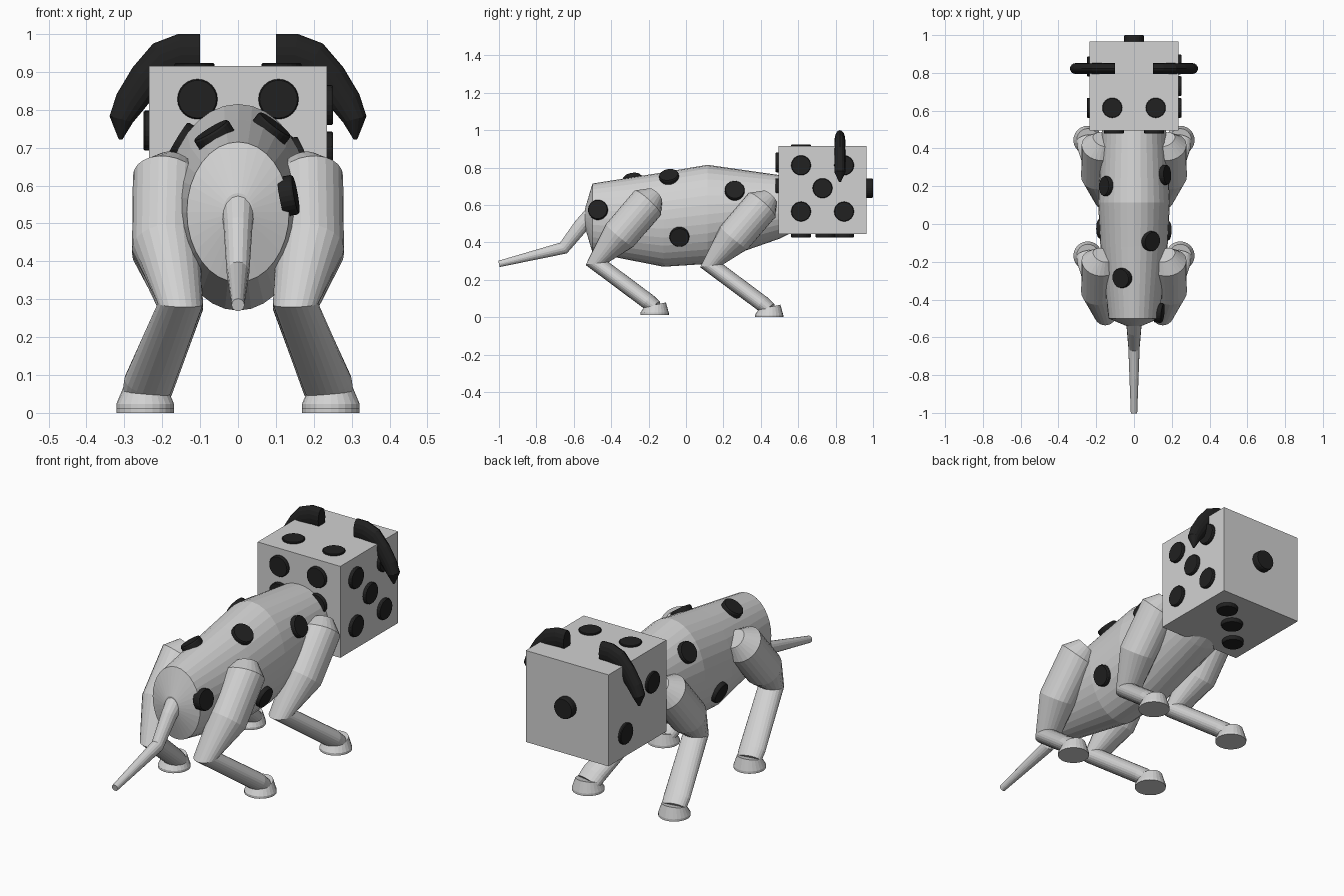
import bpy, bmesh, math
from mathutils import Vector

cube = bpy.data.objects.get("Cube")
if cube:
    bpy.data.objects.remove(cube, do_unlink=True)


def material(name, value):
    m = bpy.data.materials.new(name)
    m.use_nodes = True
    color = (value, value, value, 1)
    m.diffuse_color = color
    m.node_tree.nodes["Principled BSDF"].inputs["Base Color"].default_value = color
    return m


WHITE = material("soft white", 0.64)
BLACK = material("black", 0.015)


def finish(bm, name, mat):
    bmesh.ops.recalc_face_normals(bm, faces=bm.faces)
    mesh = bpy.data.meshes.new(name)
    bm.to_mesh(mesh)
    bm.free()
    mesh.materials.append(mat)
    ob = bpy.data.objects.new(name, mesh)
    bpy.context.collection.objects.link(ob)
    return ob


def skin(name, rings, mat):
    """Join equal-length rings of points into a capped tube."""
    bm = bmesh.new()
    loops = [[bm.verts.new(p) for p in ring] for ring in rings]
    for a, b in zip(loops, loops[1:]):
        for i in range(len(a)):
            j = (i + 1) % len(a)
            bm.faces.new((a[i], a[j], b[j], b[i]))
    bm.faces.new(loops[0])
    bm.faces.new(loops[-1])
    return finish(bm, name, mat)


def ring(center, u, v, sides):
    steps = [math.tau * i / sides for i in range(sides)]
    return [center + u * math.cos(t) + v * math.sin(t) for t in steps]


def tube(name, path, mat, lateral, sides=24):
    """Path items: point, radius along the lateral axis, other radius."""
    pts = [Vector(p[0]) for p in path]
    rings = []
    for i, (_, ra, rb) in enumerate(path):
        t = Vector()
        if i:
            t += (pts[i] - pts[i - 1]).normalized()
        if i < len(pts) - 1:
            t += (pts[i + 1] - pts[i]).normalized()
        t.normalize()
        side = (lateral - t * lateral.dot(t)).normalized()
        rings.append(ring(pts[i], side * ra, t.cross(side) * rb, sides))
    return skin(name, rings, mat)


def disc(name, center, normal, height, radius=0.053):
    """Raised round spot, sunk a little below its surface."""
    n = Vector(normal).normalized()
    u = n.orthogonal().normalized()
    v = n.cross(u)
    c = Vector(center)
    levels = ((-0.02, 1), (height * 0.7, 1), (height, 0.94))
    return skin(name, [ring(c + n * h, u * radius * k, v * radius * k, 24)
                       for h, k in levels], BLACK)


X, Y, Z = Vector((1, 0, 0)), Vector((0, 1, 0)), Vector((0, 0, 1))

# Barrel body: y, top, bottom, half width
BODY = [(-0.54, 0.58, 0.48, 0.04), (-0.5, 0.715, 0.345, 0.135),
        (-0.12, 0.775, 0.27, 0.178), (0.115, 0.815, 0.285, 0.19),
        (0.5, 0.76, 0.42, 0.17), (0.56, 0.75, 0.45, 0.16)]
skin("body", [ring(Vector((0, y, (t + b) / 2)), X * w, Z * ((t - b) / 2), 32)
              for y, t, b, w in BODY], WHITE)


def section(y):
    for a, b in zip(BODY, BODY[1:]):
        if y <= b[0]:
            k = (y - a[0]) / (b[0] - a[0])
            top, low, w = [p + (q - p) * k for p, q in zip(a[1:], b[1:])]
            return (top + low) / 2, (top - low) / 2, w


def surface(y, angle):
    mid, h, w = section(y)
    return Vector((w * math.cos(angle), y, mid + h * math.sin(angle)))


# Coat spots, laid along the body surface
SPOTS = [(0.14, -0.47, 0.575), (0.09, -0.09, 0.755), (0.16, 0.26, 0.675),
         (0.17, -0.035, 0.43), (-0.155, 0.2, 0.725), (-0.065, -0.285, 0.74),
         (-0.17, -0.025, 0.43)]
for i, (x, y, z) in enumerate(SPOTS):
    mid, h, w = section(y)
    a = math.atan2((z - mid) / h, x / w)
    p = surface(y, a)
    n = (surface(y, a + 0.02) - p).cross(surface(y + 0.02, a) - p)
    if n.dot(p - Vector((0, y, mid))) < 0:
        n.negate()
    disc(f"coat_spot_{i + 1}", p, n, 0.018)

# Bent tail
tube("tail", [((0, -0.5, 0.55), 0.045, 0.045), ((0, -0.56, 0.49), 0.038, 0.04),
              ((0, -0.655, 0.37), 0.03, 0.034), ((0, -1, 0.285), 0.017, 0.017)],
     WHITE, X, 16)

# Legs and feet
for pair, dy, dz in (("rear", 0, 0.012), ("front", 0.612, 0)):
    for label, s in (("left", 1), ("right", -1)):
        def at(x, y, z):
            return Vector((s * x, y + dy, z + dz))
        tube(f"{pair}_{label}_leg",
             [(at(0.165, -0.165, 0.64), 0.055, 0.05),
              (at(0.185, -0.205, 0.6), 0.094, 0.096),
              (at(0.19, -0.355, 0.425), 0.09, 0.095),
              (at(0.152, -0.475, 0.275), 0.06, 0.062),
              (at(0.235, -0.2, 0.07), 0.066, 0.043),
              (at(0.243, -0.165, 0.04), 0.062, 0.04)], WHITE, X)
        skin(f"{pair}_{label}_foot",
             [ring(at(0.245, y, z), X * r, Vector((0, r, tilt)), 24)
              for y, z, r, tilt in ((-0.168, 0, 0.076, 0),
                                    (-0.168, 0.012, 0.076, 0),
                                    (-0.165, 0.055, 0.058, 0.012))], WHITE)

# Cube head
HALF = 0.235
HEAD = Vector((0, 0.73, 0.68))
bm = bmesh.new()
bmesh.ops.create_cube(bm, size=HALF * 2)
bmesh.ops.translate(bm, verts=bm.verts, vec=HEAD)
finish(bm, "head", WHITE)

# Head pips: outward axis, two in-face axes, height, grid places
P = 0.115
FACES = [("left", X, Y, Z, 0.016, [(-P, P * 1.15), (P, P * 1.15), (0, 0.01),
                                   (-P, -P), (P, -P)]),
         ("right", -X, Y, Z, 0.014, [(-P, 0.065), (P * 0.9, -P)]),
         ("top", Z, X, Y, 0.008, [(-P, -P), (P, -P)]),
         ("bottom", -Z, X, Y, 0.02, [(P, P), (0, 0.015), (-P, -P)]),
         ("snout", Y, X, Z, 0.035, [(0, 0.01)]),
         ("neck", -Y, X, Z, 0.017, [(x, z) for x in (-0.107, 0.107)
                                    for z in (0.148, 0.01, -0.12)])]
for name, n, u, v, height, places in FACES:
    for i, (a, b) in enumerate(places):
        disc(f"{name}_pip_{i + 1}", HEAD + n * HALF + u * a + v * b, n, height)

# Drooping ears: x, z, half width
EAR = [(0.1, 0.945, 0.055), (0.148, 0.945, 0.056), (0.195, 0.928, 0.055),
       (0.243, 0.882, 0.046), (0.285, 0.82, 0.041), (0.308, 0.775, 0.032),
       (0.31, 0.722, 0.005)]
for label, s in (("left", 1), ("right", -1)):
    tube(f"{label}_ear", [((s * x, 0.823, z), min(0.029, r), r)
                          for x, z, r in EAR], BLACK, Y, 16)
